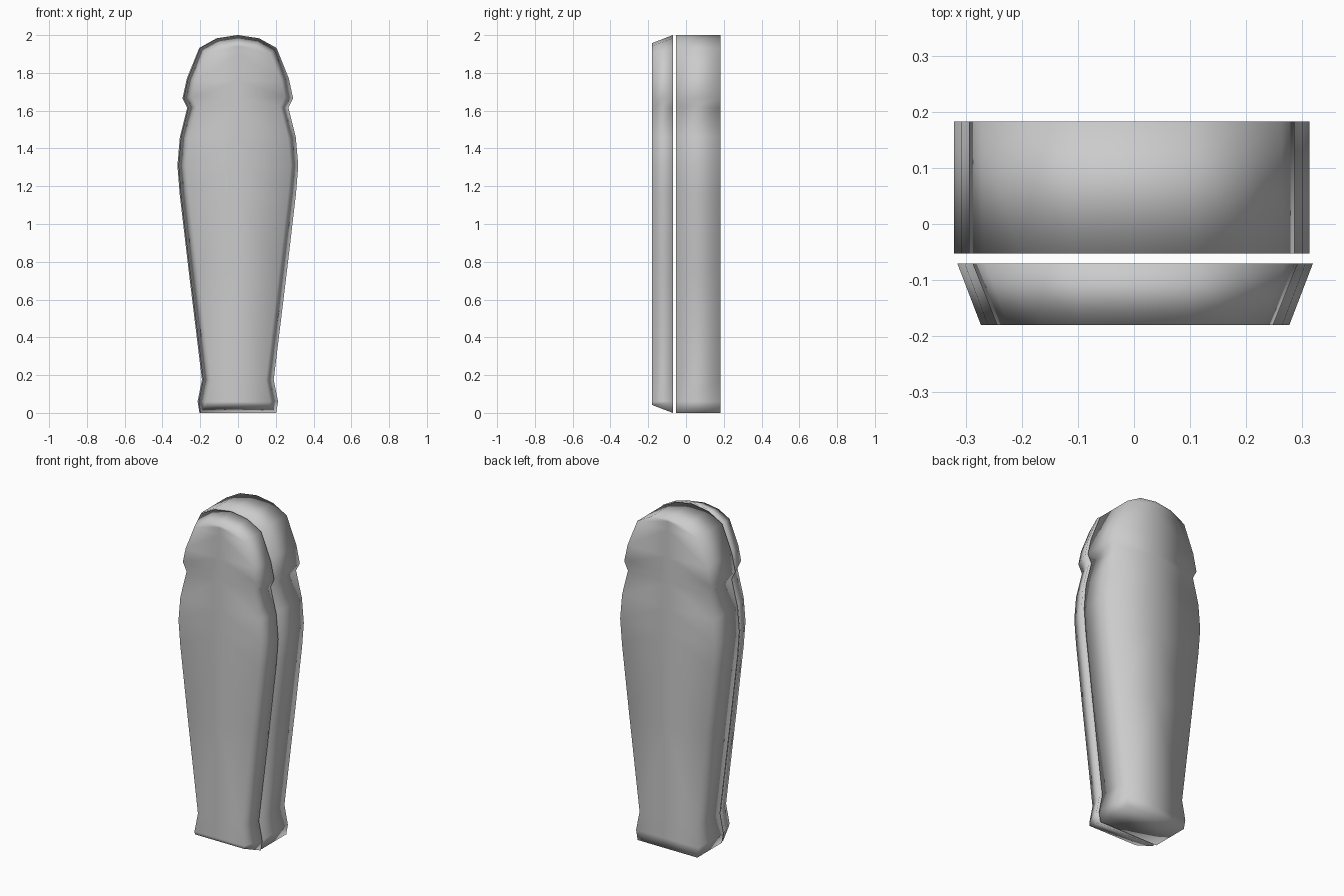
import bpy, bmesh
from mathutils import Vector

cube = bpy.data.objects.get("Cube")
if cube:
    bpy.data.objects.remove(cube)

# One plain stone colour
stone = bpy.data.materials.new("grey stone")
stone.use_nodes = True
stone.diffuse_color = (0.6, 0.6, 0.6, 1)
stone.node_tree.nodes["Principled BSDF"].inputs["Base Color"].default_value = (0.6, 0.6, 0.6, 1)

# Half outline from foot to crown: feet, ankles, body, shoulders, neck, head
HALF = [(0.2, 0), (0.21, 0.06), (0.187, 0.175), (0.257, 0.75), (0.305, 1.16),
        (0.317, 1.31), (0.304, 1.46), (0.265, 1.615), (0.29, 1.665),
        (0.267, 1.77), (0.202, 1.932), (0.11, 1.983)]
OUTLINE = ([Vector((0, 0))] + [Vector(p) for p in HALF] + [Vector((0, 2))]
           + [Vector((-x, z)) for x, z in reversed(HALF)])


def inset(loop, d):
    """Move every edge of a counter-clockwise loop inward by d."""
    result = []
    for i, p in enumerate(loop):
        a = (p - loop[i - 1]).normalized()
        b = (loop[(i + 1) % len(loop)] - p).normalized()
        na, nb = Vector((-a.y, a.x)), Vector((-b.y, b.x))
        result.append(p + (na + nb) * d / (1 + na.dot(nb)))
    return result


def build_shell(name, front_y, back_y, front_inset, shift):
    bm = bmesh.new()
    n = len(HALF)
    rings = []
    for y, d in ((front_y, front_inset), (back_y, 0)):
        loop = inset(OUTLINE, d)
        ring = [bm.verts.new((p.x + shift, y, p.y)) for p in loop]
        rings.append(ring)
        # Cap split along a centre column
        right, left = ring[1:n + 1], ring[:n + 1:-1]
        centre = [ring[0]] + [bm.verts.new((shift, y, v.co.z)) for v in right[1:]]
        for side in (right, left):
            for k in range(n - 1):
                bm.faces.new((side[k], side[k + 1], centre[k + 1], centre[k]))
            bm.faces.new((side[-1], ring[n + 1], centre[-1]))
    # Side walls
    front, back = rings
    for i in range(len(front)):
        bm.faces.new((front[i - 1], front[i], back[i], back[i - 1]))
    bmesh.ops.recalc_face_normals(bm, faces=bm.faces[:])
    for f in bm.faces:
        f.smooth = True
    mesh = bpy.data.meshes.new(name)
    bm.to_mesh(mesh)
    bm.free()
    mesh.materials.append(stone)
    obj = bpy.data.objects.new(name, mesh)
    bpy.context.collection.objects.link(obj)


# Straight-sided coffin box, and a bevelled lid just in front of it
build_shell("coffin_base", -0.053, 0.183, 0, -0.004)
build_shell("coffin_lid", -0.18, -0.07, 0.042, 0.002)
